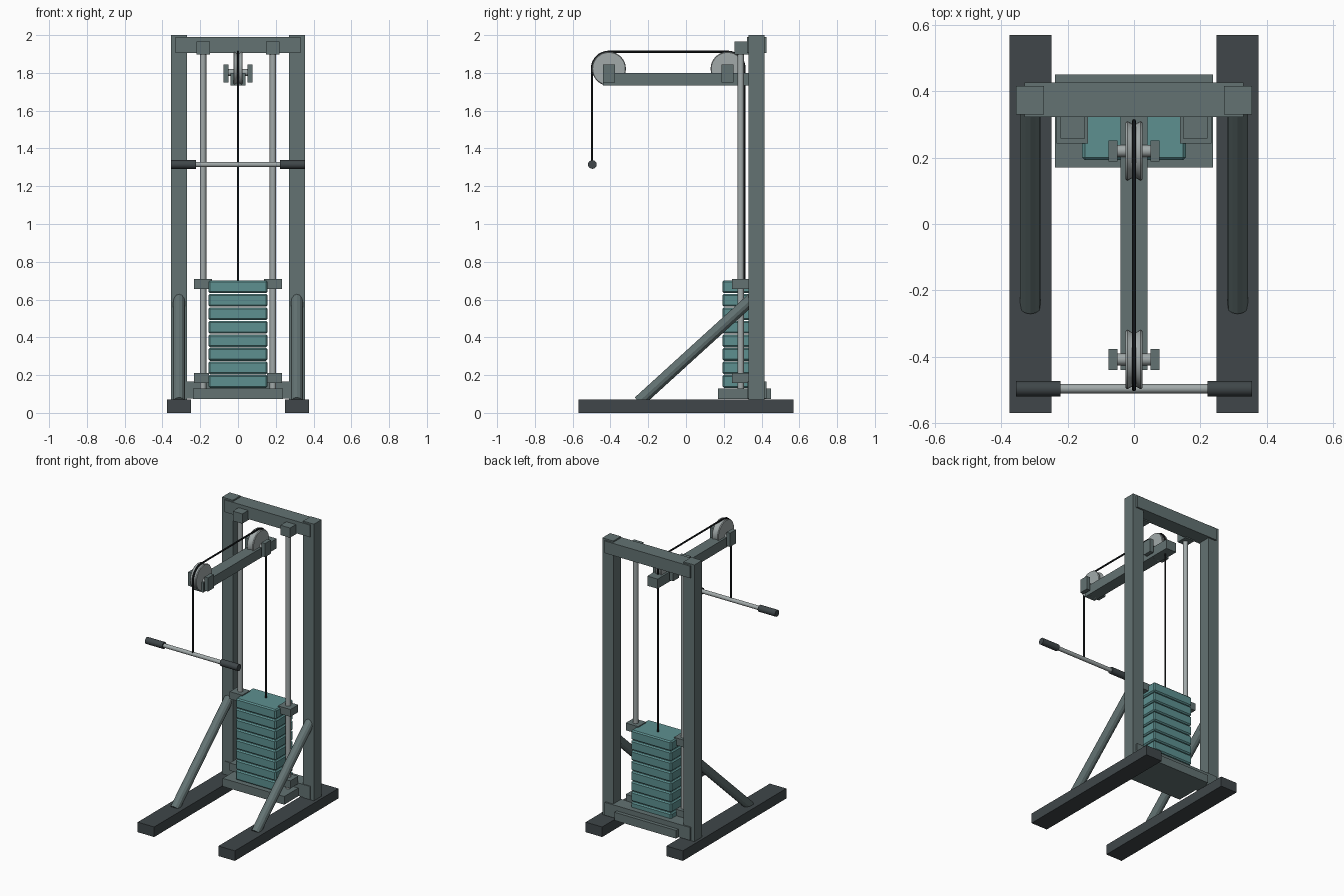
import bpy, bmesh, math
from mathutils import Vector

if "Cube" in bpy.data.objects:
    bpy.data.objects.remove(bpy.data.objects["Cube"])


def material(name, rgb):
    m = bpy.data.materials.new(name)
    m.diffuse_color = (*rgb, 1)
    m.use_nodes = True
    m.node_tree.nodes["Principled BSDF"].inputs["Base Color"].default_value = m.diffuse_color
    return m


FRAME = material("frame_grey", (0.125, 0.17, 0.17))
DARK = material("dark_grey", (0.05, 0.062, 0.067))
TEAL = material("plate_teal", (0.11, 0.28, 0.28))
STEEL = material("steel", (0.36, 0.40, 0.40))
BLACK = material("cable_black", (0.012, 0.015, 0.017))


def finish(name, bm, mat, smooth=False):
    bmesh.ops.recalc_face_normals(bm, faces=bm.faces[:])
    me = bpy.data.meshes.new(name)
    bm.to_mesh(me)
    bm.free()
    ob = bpy.data.objects.new(name, me)
    bpy.context.collection.objects.link(ob)
    me.materials.append(mat)
    if smooth:
        bpy.ops.object.select_all(action='DESELECT')
        ob.select_set(True)
        bpy.context.view_layer.objects.active = ob
        bpy.ops.object.shade_smooth_by_angle(angle=math.radians(35))
    return ob


def box(name, x, y, z, mat, bevel=0):
    """Box from (min, max) ranges on each axis."""
    bm = bmesh.new()
    bmesh.ops.create_cube(bm, size=1)
    for v in bm.verts:
        v.co = [r[0] if c < 0 else r[1] for c, r in zip(v.co, (x, y, z))]
    if bevel:
        bmesh.ops.bevel(bm, geom=bm.edges[:], offset=bevel, segments=1,
                        affect='EDGES', profile=0.5)
    return finish(name, bm, mat)


def rod(name, a, b, r, mat, sides=16, smooth=True):
    """Cylinder between two points."""
    a, b = Vector(a), Vector(b)
    bm = bmesh.new()
    bmesh.ops.create_cone(bm, cap_ends=True, segments=sides, radius1=r, radius2=r,
                          depth=(b - a).length)
    bm.transform(((b - a).to_track_quat('Z', 'Y')).to_matrix().to_4x4())
    bmesh.ops.translate(bm, verts=bm.verts[:], vec=(a + b) / 2)
    return finish(name, bm, mat, smooth)


def pulley(name, y, z, r):
    """Grooved wheel turned about the x axis."""
    profile = [(-0.025, 0), (-0.025, r - 0.004), (-0.02, r), (-0.006, r - 0.008),
               (0.006, r - 0.008), (0.02, r), (0.025, r - 0.004), (0.025, 0)]
    bm = bmesh.new()
    vs = [bm.verts.new((px, 0, pr)) for px, pr in profile]
    es = [bm.edges.new(p) for p in zip(vs, vs[1:])]
    bmesh.ops.spin(bm, geom=vs + es, cent=(0, 0, 0), axis=(1, 0, 0),
                   angle=2 * math.pi, steps=32)
    bmesh.ops.remove_doubles(bm, verts=bm.verts[:], dist=1e-5)
    bmesh.ops.translate(bm, verts=bm.verts[:], vec=(0, y, z))
    return finish(name, bm, STEEL, True)


def span(s, a, b):
    return (a, b) if s > 0 else (-b, -a)


# Side frames, guide rods and their blocks
for s, side in ((-1, "left"), (1, "right")):
    box(f"floor_rail_{side}", span(s, 0.248, 0.375), (-0.57, 0.57), (0, 0.07), DARK)
    box(f"post_{side}", span(s, 0.271, 0.355), (0.33, 0.415), (0.07, 2.0), FRAME)
    rod(f"brace_{side}", (s * 0.312, -0.25, 0.059), (s * 0.312, 0.37, 0.623),
        0.031, FRAME, 12, False)
    rod(f"guide_rod_{side}", (s * 0.185, 0.29, 0.12), (s * 0.185, 0.29, 1.93), 0.017, STEEL)
    box(f"rod_top_block_{side}", span(s, 0.147, 0.221), (0.258, 0.335), (1.897, 1.965), FRAME)
    box(f"rod_bottom_block_{side}", span(s, 0.153, 0.234), (0.243, 0.33), (0.157, 0.21), FRAME)
    box(f"stack_guide_block_{side}", span(s, 0.138, 0.234), (0.243, 0.33), (0.657, 0.708), FRAME)
    rod(f"handle_grip_{side}", (s * 0.222, -0.496, 1.315), (s * 0.356, -0.496, 1.315),
        0.023, DARK)

# Cross members
box("top_beam", (-0.33, 0.33), (0.322, 0.427), (1.905, 1.99), FRAME)
box("lower_beam", (-0.33, 0.33), (0.325, 0.425), (0.075, 0.165), FRAME)
box("stack_base", (-0.238, 0.238), (0.17, 0.45), (0.073, 0.13), FRAME)
box("pulley_arm", (-0.04, 0.04), (-0.44, 0.37), (1.733, 1.80), FRAME)

# Weight stack
for i in range(8):
    z = 0.133 + i * 0.0715
    box(f"weight_plate_{i + 1}", (-0.156, 0.156), (0.193, 0.387), (z, z + 0.068), TEAL, 0.008)

# Pulleys with axles and side brackets
WHEEL_Z, R = 1.822, 0.09
FRONT_Y, REAR_Y = -0.408, 0.22
for name, y in (("front", FRONT_Y), ("rear", REAR_Y)):
    pulley(f"{name}_pulley", y, WHEEL_Z, R)
    rod(f"{name}_axle", (-0.07, y, WHEEL_Z - 0.02), (0.07, y, WHEEL_Z - 0.02), 0.018, STEEL)
    for s, side in ((-1, "left"), (1, "right")):
        box(f"{name}_bracket_{side}", span(s, 0.049, 0.077), (y - 0.032, y + 0.032),
            (1.75, 1.845), FRAME)

# Cable running over both pulleys
path = [(0, FRONT_Y - R, 1.315)]
for cy, start in ((FRONT_Y, 180), (REAR_Y, 90)):
    for k in range(9):
        a = math.radians(start - 90 * k / 8)
        path.append((0, cy + R * math.cos(a), WHEEL_Z + R * math.sin(a)))
path.append((0, REAR_Y + R, 0.69))
bm = bmesh.new()
rings = []
for i, p in enumerate(path):
    t = Vector(path[min(i + 1, len(path) - 1)]) - Vector(path[max(i - 1, 0)])
    if i in (1, len(path) - 2):
        t = Vector((0, 0, 1 if i == 1 else -1))
    t.normalize()
    side = Vector((1, 0, 0))
    up = side.cross(t)
    rings.append([bm.verts.new(Vector(p) + 0.006 * (math.cos(a) * side + math.sin(a) * up))
                  for a in (2 * math.pi * k / 8 for k in range(8))])
for r0, r1 in zip(rings, rings[1:]):
    for k in range(8):
        bm.faces.new((r0[k], r0[k - 1], r1[k - 1], r1[k]))
bm.faces.new(rings[0])
bm.faces.new(rings[-1])
finish("cable", bm, BLACK, True)

# Handle bar
rod("handle_bar", (-0.34, -0.496, 1.315), (0.34, -0.496, 1.315), 0.014, STEEL)
